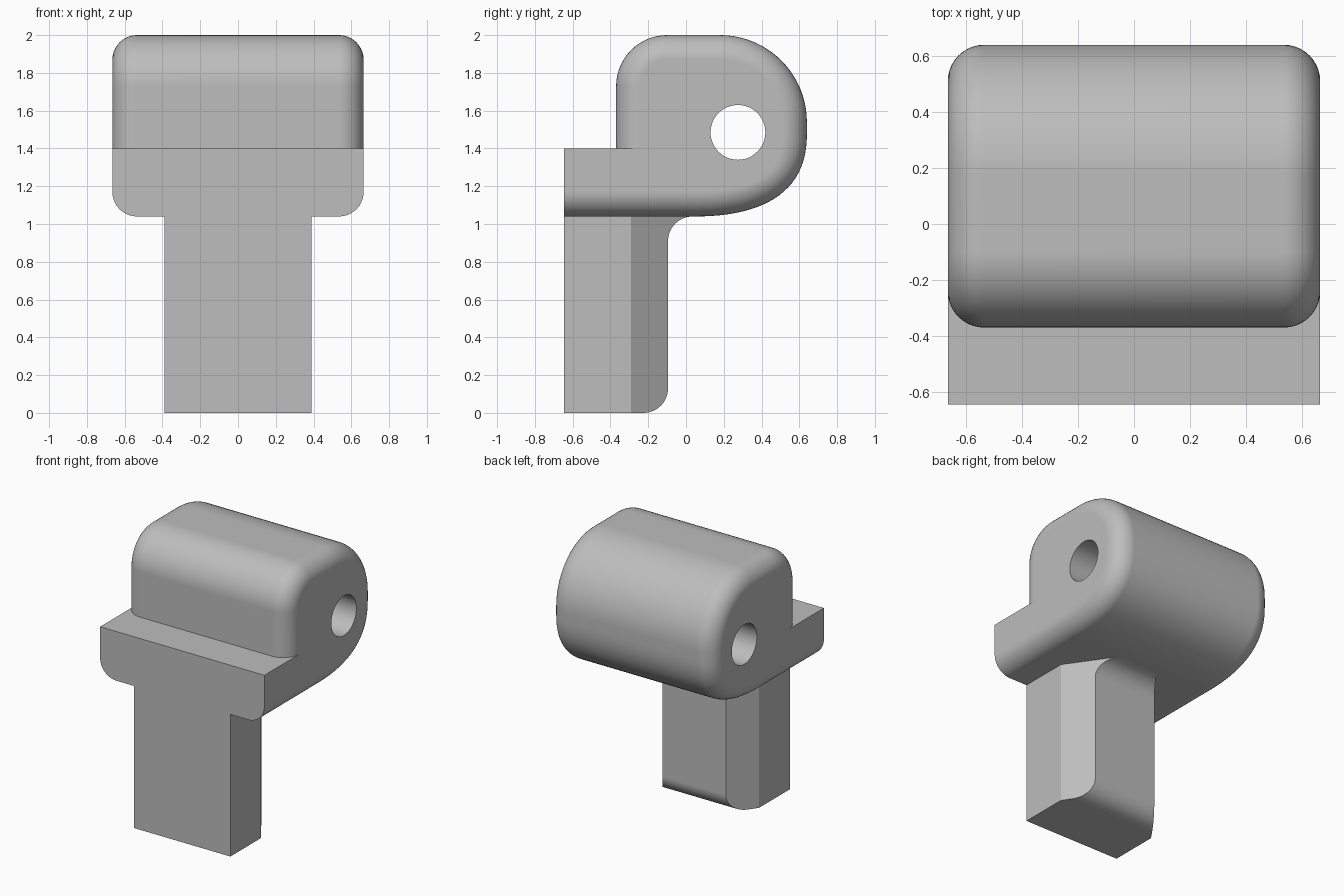
import bpy, bmesh, math
from mathutils import Vector

if "Cube" in bpy.data.objects:
    bpy.data.objects.remove(bpy.data.objects["Cube"])

grey = bpy.data.materials.new("plain grey")
grey.diffuse_color = (0.51, 0.51, 0.51, 1)
grey.use_nodes = True
grey.node_tree.nodes["Principled BSDF"].inputs["Base Color"].default_value = grey.diffuse_color


def loft(name, rows):
    """Skin a stack of equal-length closed loops and cap both ends."""
    bm = bmesh.new()
    rings = [[bm.verts.new(p) for p in row] for row in rows]
    for a, b in zip(rings, rings[1:]):
        for i in range(len(a)):
            j = (i + 1) % len(a)
            bm.faces.new((a[i], a[j], b[j], b[i]))
    bm.faces.new(rings[0])
    bm.faces.new(rings[-1])
    bmesh.ops.recalc_face_normals(bm, faces=bm.faces)
    mesh = bpy.data.meshes.new(name)
    bm.to_mesh(mesh)
    bm.free()
    mesh.materials.append(grey)
    obj = bpy.data.objects.new(name, mesh)
    bpy.context.collection.objects.link(obj)
    return obj


def activate(obj):
    bpy.ops.object.select_all(action='DESELECT')
    obj.select_set(True)
    bpy.context.view_layer.objects.active = obj


def smooth(obj):
    activate(obj)
    bpy.ops.object.shade_smooth_by_angle(angle=math.radians(30))
    mod = obj.modifiers.new("flat_face_normals", 'WEIGHTED_NORMAL')
    mod.keep_sharp = True


def arc(cy, cz, r, a0, a1, n):
    return [(cy + r * math.cos(a), cz + r * math.sin(a))
            for a in (math.radians(a0 + (a1 - a0) * i / n) for i in range(n + 1))]


def bezier(p, d, n):
    """Cubic curve, offset to its left by d."""
    p = [Vector(q) for q in p]
    pts = []
    for i in range(n + 1):
        t = i / n
        u = 1 - t
        c = p[0]*u**3 + p[1]*3*u*u*t + p[2]*3*u*t*t + p[3]*t**3
        g = (p[1]-p[0])*u*u + (p[2]-p[1])*2*u*t + (p[3]-p[2])*t*t
        g.normalize()
        pts.append((c.x - g.y * d, c.y + g.x * d))
    return pts


# Head: side outline shrinks near the ends to round the edges; the ledge stays sharp
def head_outline(d):
    return ([(-0.645, 1.40), (-0.645, 1.04 + d)]
            + bezier([(0.05, 1.04), (0.38, 1.04), (0.64, 1.15), (0.64, 1.47)], d, 24)
            + arc(0.18, 1.54, 0.46 - d, 0, 90, 20)
            + arc(-0.10, 1.73, 0.27 - d, 90, 180, 14)
            + [(-0.37 + d, 1.40)])


R, HALF = 0.13, 0.665
angles = [math.radians(90 * i / 10) for i in range(11)]
ends = [(HALF - R + R * math.sin(a), R * (1 - math.cos(a))) for a in angles]
slices = [(-x, d) for x, d in reversed(ends)] + ends
head = loft("head", [[(x, y, z) for y, z in head_outline(d)] for x, d in slices])

# Pin hole through the head
bpy.ops.mesh.primitive_cylinder_add(vertices=48, radius=0.145, depth=2,
                                    location=(0, 0.275, 1.485),
                                    rotation=(0, math.pi / 2, 0))
cutter = bpy.context.object
cutter.name = "pin_hole_cutter"
cutter.hide_render = True
cutter.data.materials.append(grey)
cut = head.modifiers.new("pin_hole", 'BOOLEAN')
cut.operation = 'DIFFERENCE'
cut.solver = 'EXACT'
cut.object = cutter
activate(head)
bpy.ops.object.modifier_apply(modifier=cut.name)
bpy.data.objects.remove(cutter)
smooth(head)


# Stem: chamfered back, rounded at the foot and flared under the head
def stem_row(back, z):
    w = 0.39 - 0.69 * (back + 0.29)
    return [(-0.39, -0.645, z), (0.39, -0.645, z), (0.39, -0.29, z),
            (w, back, z), (-w, back, z), (-0.39, -0.29, z)]


back_curve = arc(-0.225, 0.13, 0.13, -90, 0, 12) + arc(0.035, 0.91, 0.13, 180, 90, 12)
stem = loft("stem", [stem_row(y, z) for y, z in back_curve])
smooth(stem)
